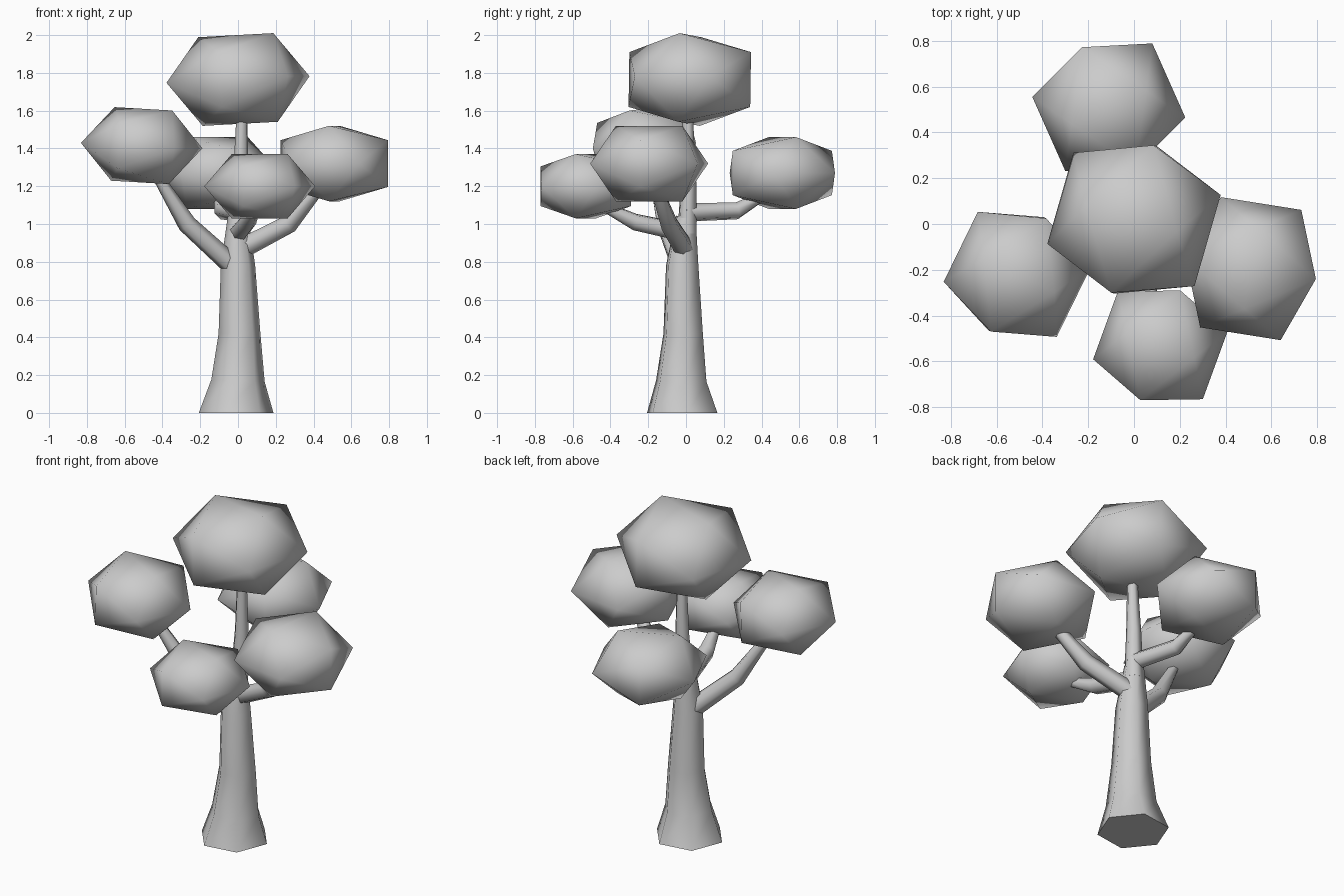
import bpy, bmesh, math
from mathutils import Vector, Euler

if "Cube" in bpy.data.objects:
    bpy.data.objects.remove(bpy.data.objects["Cube"])

bark = bpy.data.materials.new("plain_grey")
bark.diffuse_color = (0.6, 0.6, 0.6, 1)
bark.use_nodes = True
bark.node_tree.nodes["Principled BSDF"].inputs["Base Color"].default_value = bark.diffuse_color


def finish(name, bm, angle):
    """Turn a bmesh into a shaded object."""
    bmesh.ops.recalc_face_normals(bm, faces=bm.faces)
    mesh = bpy.data.meshes.new(name)
    bm.to_mesh(mesh)
    bm.free()
    mesh.materials.append(bark)
    ob = bpy.data.objects.new(name, mesh)
    bpy.context.collection.objects.link(ob)
    bpy.ops.object.select_all(action='DESELECT')
    ob.select_set(True)
    bpy.context.view_layer.objects.active = ob
    bpy.ops.object.shade_smooth_by_angle(angle=math.radians(angle))
    return ob


def limb(name, path, sides=6, spin=0.0):
    """Tapered tube through (x, y, z, radius) stations."""
    bm = bmesh.new()
    pts = [Vector(p[:3]) for p in path]
    rings = []
    for i, p in enumerate(pts):
        d = (pts[min(i + 1, len(pts) - 1)] - pts[max(i - 1, 0)]).normalized()
        if i == 0 and abs(d.z) > 0.9:
            d = Vector((0, 0, 1))
        q = Vector((0, 0, 1)).rotation_difference(d)
        ring = []
        for k in range(sides):
            a = spin + k * math.tau / sides
            ring.append(bm.verts.new(p + q @ Vector((math.cos(a), math.sin(a), 0)) * path[i][3]))
        rings.append(ring)
    for a, b in zip(rings, rings[1:]):
        for k in range(sides):
            n = (k + 1) % sides
            bm.faces.new((a[k], a[n], b[n], b[k]))
    bm.faces.new(rings[0][::-1])
    bm.faces.new(rings[-1])
    return finish(name, bm, 62)


def crown(name, centre, half, half_z, spin, tilt=0):
    """Flattened twenty-sided leaf clump with an edge on top."""
    bm = bmesh.new()
    s = 2 / (1 + math.sqrt(5))
    for a in (-1, 1):
        for b in (-1, 1):
            for v in ((a * s, 0, b), (0, a, b * s), (a, b * s, 0)):
                bm.verts.new(v)
    bmesh.ops.convex_hull(bm, input=bm.verts)
    rot = Euler((0, math.radians(tilt), math.radians(spin))).to_matrix()
    for v in bm.verts:
        v.co = rot @ Vector((v.co.x * half, v.co.y * half, v.co.z * half_z)) + Vector(centre)
    return finish(name, bm, 80)


# Trunk and the thin leader above it
limb("trunk", [(-0.01, -0.02, 0, 0.2), (0, -0.025, 0.17, 0.143), (0.008, -0.015, 0.42, 0.112),
               (0, -0.02, 0.78, 0.092), (0, 0, 1.04, 0.055)], 6, 0.15)
limb("leader", [(0.005, 0.005, 0.95, 0.055), (0.015, 0.015, 1.25, 0.042), (0.02, 0.01, 1.55, 0.03)], 6, 0.15)

# Branches
limb("left_branch", [(-0.04, -0.03, 0.79, 0.055), (-0.27, -0.11, 1.0, 0.05), (-0.43, -0.17, 1.26, 0.028)])
limb("right_branch", [(0.02, -0.01, 0.87, 0.055), (0.27, -0.09, 1.0, 0.05), (0.41, -0.15, 1.17, 0.035)])
limb("front_branch", [(0, 0.01, 0.95, 0.052), (0.05, -0.27, 1.01, 0.047), (0.09, -0.41, 1.08, 0.03)])
limb("back_branch", [(0.01, -0.01, 1.06, 0.05), (-0.08, 0.27, 1.07, 0.047), (-0.1, 0.39, 1.14, 0.03)])

# Leaf clumps
crown("top_crown", (0, 0.02, 1.765), 0.335, 0.235, -16, -3)
crown("left_crown", (-0.51, -0.22, 1.415), 0.275, 0.195, -26, 3)
crown("right_crown", (0.51, -0.195, 1.32), 0.288, 0.2, 81)
crown("front_crown", (0.115, -0.53, 1.20), 0.255, 0.17, -20)
crown("back_crown", (-0.11, 0.51, 1.27), 0.287, 0.19, 24)
